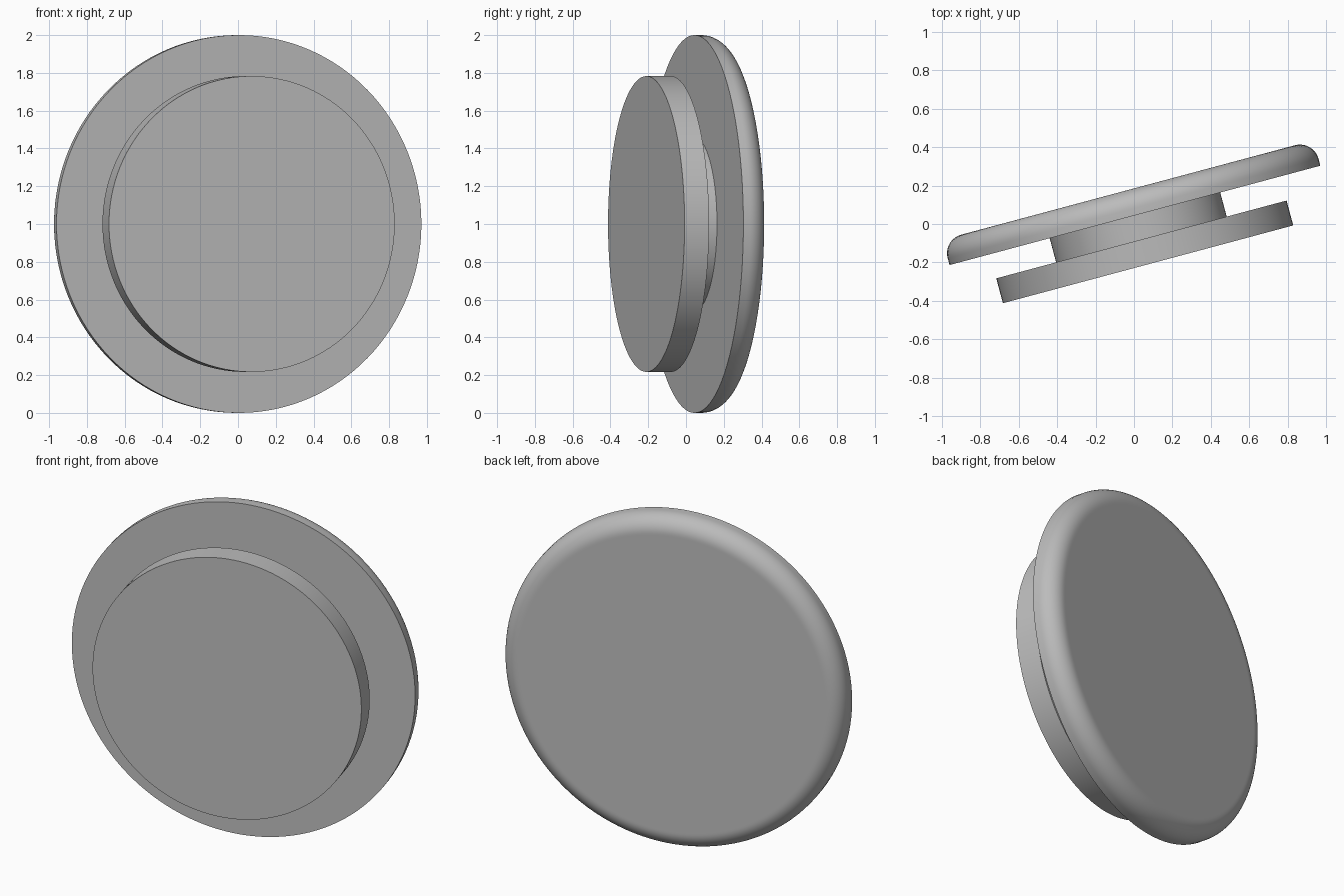
import bpy
import bmesh
from math import sin, cos, pi, radians
from mathutils import Matrix, Vector

default_cube = bpy.data.objects.get("Cube")
if default_cube:
    bpy.data.objects.remove(default_cube)

SEGMENTS = 128
# Shared tilted axis: local +y runs from the front disc to the back disc
PLACE = Matrix.Translation((0.005, 0.045, 1.0)) @ Matrix.Rotation(radians(15), 4, "Z")

grey = bpy.data.materials.new("plain_grey")
grey.use_nodes = True
colour = (0.5, 0.5, 0.5, 1.0)
grey.diffuse_color = colour
grey.node_tree.nodes["Principled BSDF"].inputs["Base Color"].default_value = colour


def turned_part(name, profile):
    """Revolve (radius, depth) points about the axis and cap both ends."""
    bm = bmesh.new()
    rings = []
    for radius, depth in profile:
        angles = [2 * pi * i / SEGMENTS for i in range(SEGMENTS)]
        rings.append([bm.verts.new(PLACE @ Vector((radius * cos(a), depth, radius * sin(a))))
                      for a in angles])
    for lower, upper in zip(rings, rings[1:]):
        for i in range(SEGMENTS):
            j = (i + 1) % SEGMENTS
            bm.faces.new((lower[i], lower[j], upper[j], upper[i]))
    bm.faces.new(rings[0])
    bm.faces.new(rings[-1])
    bmesh.ops.recalc_face_normals(bm, faces=bm.faces[:])
    mesh = bpy.data.meshes.new(name)
    bm.to_mesh(mesh)
    bm.free()
    mesh.materials.append(grey)
    obj = bpy.data.objects.new(name, mesh)
    bpy.context.collection.objects.link(obj)
    bpy.ops.object.select_all(action="DESELECT")
    obj.select_set(True)
    bpy.context.view_layer.objects.active = obj
    bpy.ops.object.shade_smooth_by_angle(angle=radians(30))
    return obj


# Large disc with a rounded back rim
thickness, fillet, steps = 0.137, 0.1, 12
rim = [(1 - fillet + fillet * cos(t), thickness - fillet + fillet * sin(t))
       for t in (pi / 2 * k / steps for k in range(steps + 1))]
turned_part("back_disc", [(1.0, 0.0)] + rim + [(0.89, thickness)])

# Narrow hub joining the discs
turned_part("hub", [(0.46, -0.13), (0.46, 0.0)])

# Smaller sharp-edged disc
turned_part("front_disc", [(0.783, -0.264), (0.783, -0.13)])
